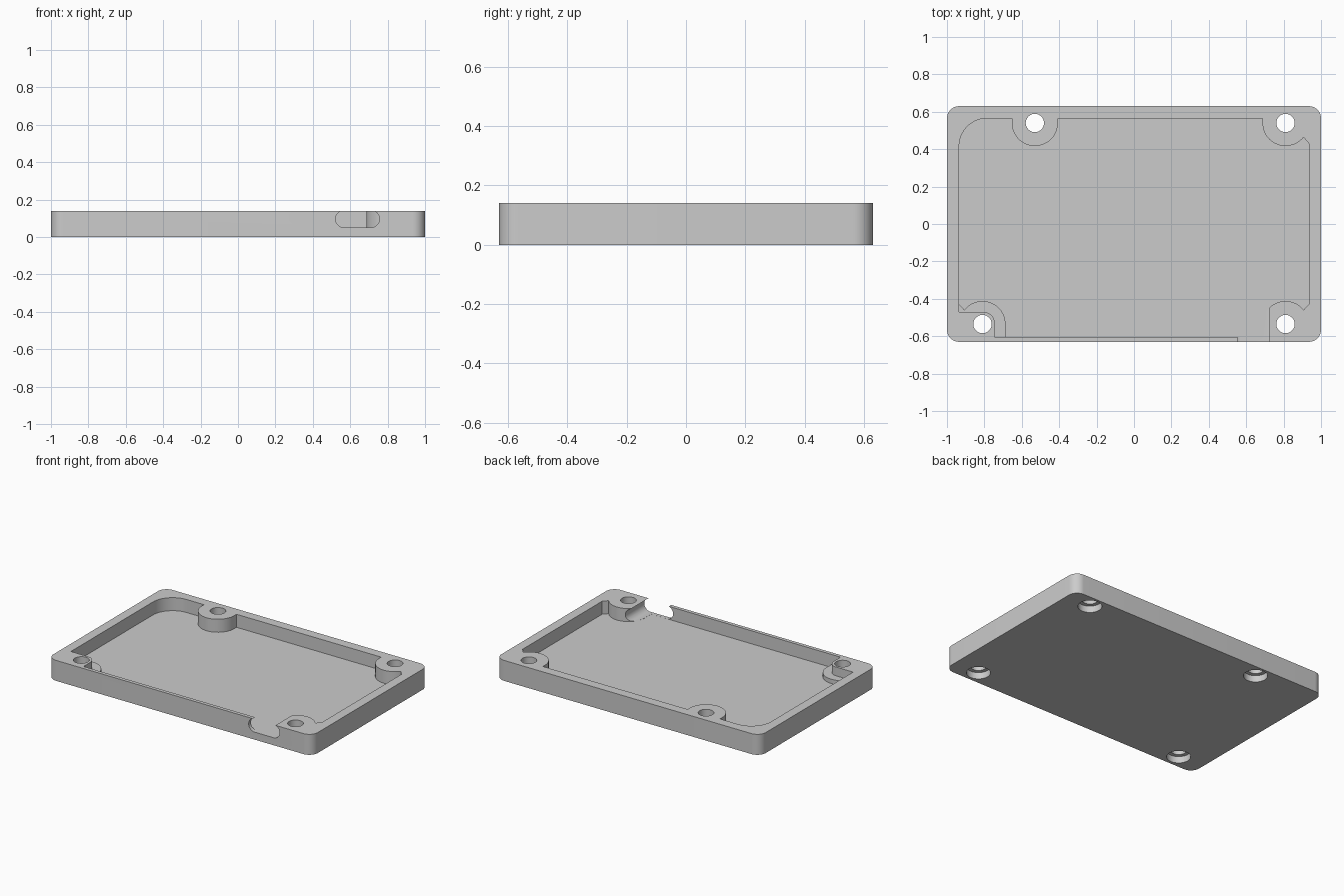
import bpy
import bmesh
from math import cos, sin, radians

if "Cube" in bpy.data.objects:
    bpy.data.objects.remove(bpy.data.objects["Cube"], do_unlink=True)

HEIGHT, FLOOR, LEDGE = 0.14, 0.051, 0.08
HALF_X, HALF_Y, CORNER = 1.0, 0.63, 0.065
WALL_X, FRONT, BACK = 0.935, -0.605, 0.565      # cavity walls
BOSS_R = 0.123
BOSSES = [(-0.81, -0.535), (0.81, -0.535), (0.81, 0.54), (-0.53, 0.54)]

grey = bpy.data.materials.new("light_grey")
grey.use_nodes = True
grey.diffuse_color = (0.6, 0.6, 0.6, 1)
grey.node_tree.nodes["Principled BSDF"].inputs["Base Color"].default_value = (0.6, 0.6, 0.6, 1)


def arc(center, radius, start, end, steps=24):
    """Points along an arc, angles in degrees."""
    angles = [radians(start + (end - start) * i / steps) for i in range(steps + 1)]
    return [(center[0] + radius * cos(a), center[1] + radius * sin(a)) for a in angles]


def prism(name, profile, low, high, upright=False):
    """Extrude a profile along z, or along y when upright."""
    bm = bmesh.new()
    place = (lambda u, v: (u, low, v)) if upright else (lambda u, v: (u, v, low))
    face = bm.faces.new([bm.verts.new(place(u, v)) for u, v in profile])
    moved = bmesh.ops.extrude_face_region(bm, geom=[face])["geom"]
    step = (0, high - low, 0) if upright else (0, 0, high - low)
    bmesh.ops.translate(bm, vec=step, verts=[g for g in moved if isinstance(g, bmesh.types.BMVert)])
    bmesh.ops.recalc_face_normals(bm, faces=bm.faces)
    mesh = bpy.data.meshes.new(name)
    bm.to_mesh(mesh)
    bm.free()
    mesh.materials.append(grey)
    obj = bpy.data.objects.new(name, mesh)
    bpy.context.collection.objects.link(obj)
    return obj


def cut(target, cutter):
    cutter.hide_render = True
    mod = target.modifiers.new("cut", 'BOOLEAN')
    mod.operation, mod.solver, mod.object = 'DIFFERENCE', 'EXACT', cutter
    bpy.context.view_layer.objects.active = target
    bpy.ops.object.modifier_apply(modifier=mod.name)
    bpy.data.objects.remove(cutter, do_unlink=True)


# Outer block with rounded corners
outline = []
for i, (sx, sy) in enumerate([(1, 1), (-1, 1), (-1, -1), (1, -1)]):
    center = (sx * (HALF_X - CORNER), sy * (HALF_Y - CORNER))
    outline += arc(center, CORNER, 90 * i, 90 * i + 90, 12)
tray = prism("tray", outline, 0, HEIGHT)

# Cavity, leaving the screw bosses standing
front_left, front_right, back_right, back_left = BOSSES
rest = [(BOSS_R + front_right[0] - 2 * BOSS_R, FRONT)]
rest += arc(front_right, BOSS_R, 180, 38)
rest += [(WALL_X, -0.43), (WALL_X, 0.43)]
rest += arc(back_right, BOSS_R, -38, -180)
rest += [(back_right[0] - BOSS_R, BACK), (back_left[0] + BOSS_R, BACK)]
rest += arc(back_left, BOSS_R, 0, -180)
rest += [(back_left[0] - BOSS_R, BACK)]
rest += arc((-WALL_X + 0.15, BACK - 0.15), 0.15, 90, 180)
boss_side = [(-WALL_X, -0.43)] + arc(front_left, BOSS_R, 142, 0)
boss_side += [(front_left[0] + BOSS_R, FRONT)]
cut(tray, prism("cavity", boss_side + rest, FLOOR, HEIGHT + 0.1))

# Lowered ledge around the front right-hand boss
ledge = [(-WALL_X, -0.47)] + arc((-0.805, -0.53), 0.06, 90, 0, 12)
ledge += [(-0.745, FRONT), (-0.6, FRONT), (-0.6, -0.35), (-WALL_X, -0.35)]
cut(tray, prism("ledge", ledge, LEDGE, HEIGHT + 0.1))

# Rounded cable slot through the front wall and the boss beside it
slot_z, slot_r = 0.0968, 0.0455
slot = arc((0.711, slot_z), slot_r, -90, 90) + arc((0.567, slot_z), slot_r, 90, 270)
cut(tray, prism("slot", slot, -0.8, -0.4, upright=True))

# Screw holes, counterbored from below
for spot in BOSSES:
    cut(tray, prism("screw_hole", arc(spot, 0.049, 0, 360, 40)[:-1], -0.1, HEIGHT + 0.1))
    cut(tray, prism("counterbore", arc(spot, 0.075, 0, 360, 40)[:-1], -0.1, 0.045))

bpy.ops.object.select_all(action='DESELECT')
tray.select_set(True)
bpy.context.view_layer.objects.active = tray
bpy.ops.object.shade_smooth_by_angle(angle=radians(30))
